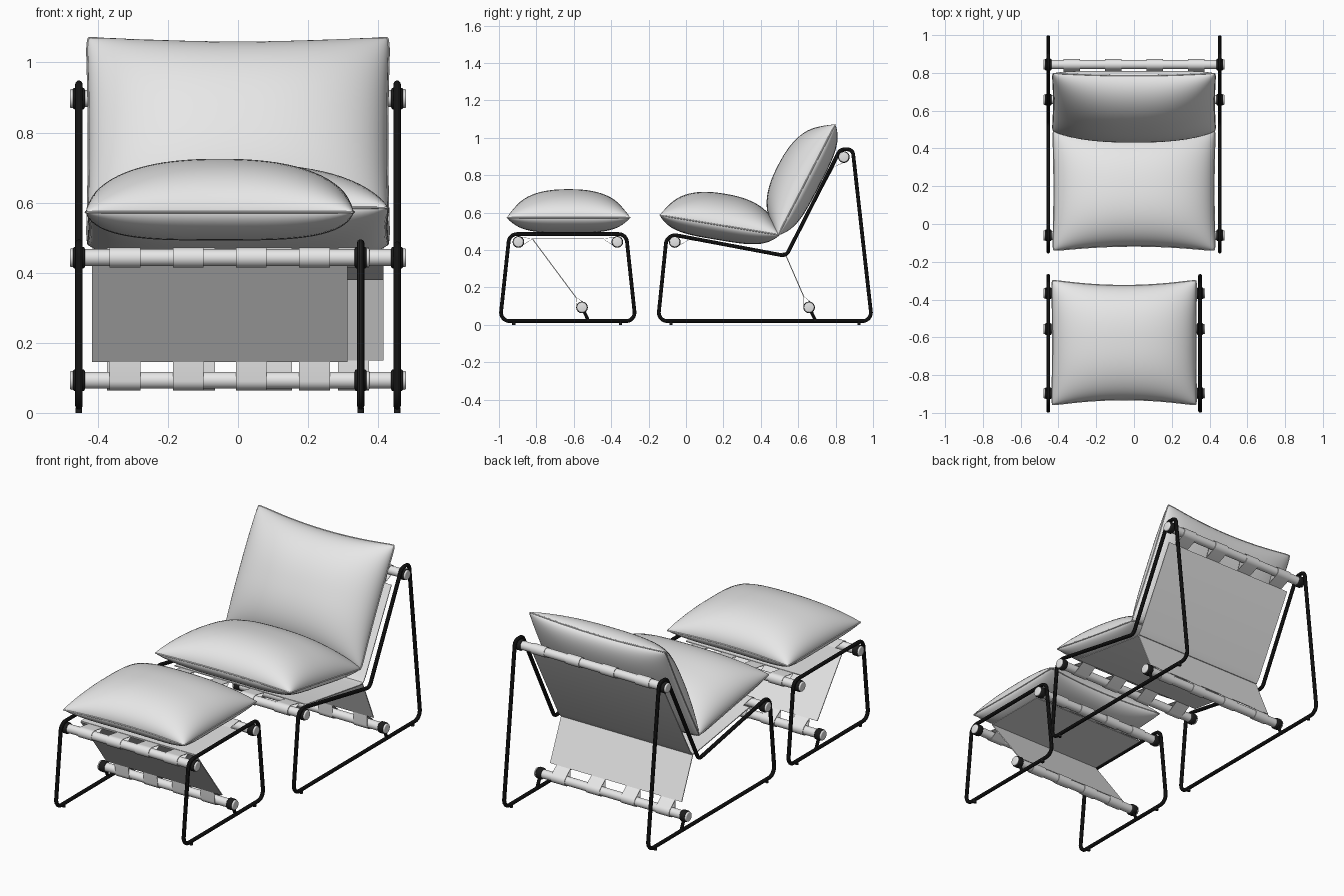
import bpy, bmesh, math
from mathutils import Vector

if "Cube" in bpy.data.objects:
    bpy.data.objects.remove(bpy.data.objects["Cube"])


def material(name, c):
    m = bpy.data.materials.new(name)
    m.diffuse_color = (c, c, c, 1)
    m.use_nodes = True
    m.node_tree.nodes["Principled BSDF"].inputs["Base Color"].default_value = m.diffuse_color
    return m


FABRIC = material("light fabric", 0.8)
WOOD = material("pale rod", 0.8)
METAL = material("black metal", 0.012)


def add_mesh(name, bm, mat):
    bmesh.ops.recalc_face_normals(bm, faces=bm.faces)
    me = bpy.data.meshes.new(name)
    bm.to_mesh(me)
    bm.free()
    me.materials.append(mat)
    ob = bpy.data.objects.new(name, me)
    bpy.context.collection.objects.link(ob)
    return ob


def tube(name, pts, radius, mat, cyclic=False):
    cu = bpy.data.curves.new(name, 'CURVE')
    cu.dimensions = '3D'
    cu.bevel_depth = radius
    cu.bevel_resolution = 3
    cu.use_fill_caps = True
    sp = cu.splines.new('POLY')
    sp.points.add(len(pts) - 1)
    for p, co in zip(sp.points, pts):
        p.co = (*co, 1)
    sp.use_cyclic_u = cyclic
    cu.materials.append(mat)
    ob = bpy.data.objects.new(name, cu)
    bpy.context.collection.objects.link(ob)


def rounded(corners, steps=8):
    """Closed (y, z) outline from corners given as (y, z, fillet radius)."""
    out = []
    n = len(corners)
    for i, (y, z, r) in enumerate(corners):
        p = Vector((y, z))
        a = (Vector(corners[i - 1][:2]) - p).normalized()
        b = (Vector(corners[(i + 1) % n][:2]) - p).normalized()
        half = a.angle(b) / 2
        center = p + (a + b).normalized() * r / math.sin(half)
        s = p + a * r / math.tan(half) - center
        e = p + b * r / math.tan(half) - center
        for k in range(steps + 1):
            t = k / steps
            out.append(center + s.lerp(e, t).normalized() * r)
    return out


def cylinder(name, x, y, z, radius, length, mat, bevel=0.0):
    bm = bmesh.new()
    bmesh.ops.create_cone(bm, cap_ends=True, segments=32, radius1=radius,
                          radius2=radius, depth=length)
    for v in bm.verts:
        v.co = (v.co.z + x, v.co.x + y, v.co.y + z)
    ob = add_mesh(name, bm, mat)
    if bevel:
        mod = ob.modifiers.new("round", 'BEVEL')
        mod.width = bevel
        mod.segments = 3
        mod.limit_method = 'ANGLE'


def ribbon(name, x0, x1, path, thick, closed=False):
    """Cloth strip with a (y, z) path, extended from x0 to x1."""
    bm = bmesh.new()
    rows = [[bm.verts.new((x, y, z)) for x in (x0, x1)] for y, z in path]
    for i in range(len(rows) if closed else len(rows) - 1):
        a, b = rows[i], rows[(i + 1) % len(rows)]
        bm.faces.new((a[0], a[1], b[1], b[0]))
    ob = add_mesh(name, bm, FABRIC)
    mod = ob.modifiers.new("thickness", 'SOLIDIFY')
    mod.thickness = thick
    mod.offset = 0


def strap_loop(rod, edge, r=0.027, steps=20):
    """Loop around a rod that closes to a point at the panel edge."""
    c, e = Vector(rod), Vector(edge)
    d = e - c
    base = math.atan2(d.y, d.x)
    tan = math.acos(r / d.length)
    pts = [tuple(e)]
    for k in range(steps + 1):
        a = base + tan + (2 * math.pi - 2 * tan) * k / steps
        pts.append((c.x + r * math.cos(a), c.y + r * math.sin(a)))
    return pts


def pillow(name, cx, center, slope, half_w, half_l, top, bottom, pinch, n=36):
    """Full pillow with pinched corners; slope is the tilt in the y-z plane."""
    along = Vector((0, math.cos(slope), math.sin(slope)))
    up = Vector((0, -math.sin(slope), math.cos(slope)))
    origin = Vector((cx, *center))
    s = [-math.cos(math.pi * i / n) for i in range(n + 1)]

    def point(u, v, h):
        corner = 1 - 0.015 * (u * v) ** 16
        x = half_w * u * corner * (1 - 0.015 * (1 - v * v))
        l = half_l * v * corner * (1 - pinch * (1 - u * u))
        p = 2.4 if h > 0 else 3.6
        bulge = (max(0, 1 - abs(u) ** p) * max(0, 1 - abs(v) ** p)) ** 0.5
        return origin + Vector((x, 0, 0)) + along * l + up * h * bulge

    bm = bmesh.new()
    for h in (top, -bottom):
        g = [[bm.verts.new(point(u, v, h)) for u in s] for v in s]
        for j in range(n):
            for i in range(n):
                bm.faces.new((g[j][i], g[j][i + 1], g[j + 1][i + 1], g[j + 1][i]))
    bmesh.ops.remove_doubles(bm, verts=bm.verts, dist=1e-5)
    add_mesh(name, bm, FABRIC)
    # piping along the seam
    seam = [(u, -1) for u in s[:-1]] + [(1, v) for v in s[:-1]]
    seam += [(-u, -v) for u, v in seam]
    tube(name + "_piping", [point(u, v, 0) for u, v in seam], 0.0035, FABRIC, True)


def furniture(name, cx, half, outline, rods, feet, strap_xs, panel_half, panels):
    # bent tube side frames
    path = rounded(outline)
    for side in (-1, 1):
        x = cx + side * half
        tube(name + "_side_frame", [(x, y, z) for y, z in path], 0.0105, METAL, True)
        for y in feet:
            bm = bmesh.new()
            bmesh.ops.create_cone(bm, cap_ends=True, segments=16, radius1=0.009,
                                  radius2=0.009, depth=0.014)
            for v in bm.verts:
                v.co += Vector((x, y, 0.007))
            add_mesh(name + "_foot", bm, METAL)
        # short post holding the low rod
        y, z = rods[-1][0]
        tube(name + "_post", [(x, y + 0.008, z - 0.015), (x, y + 0.036, 0.018)], 0.009, METAL)
    # cross rods with collars, end caps and strap loops
    for rod, edge in rods:
        cylinder(name + "_rod", cx, *rod, 0.024, 2 * half, WOOD)
        for side in (-1, 1):
            x = cx + side * half
            cylinder(name + "_collar", x, *rod, 0.031, 0.034, METAL, 0.006)
            cylinder(name + "_end_cap", x + side * 0.02, *rod, 0.027, 0.012, WOOD, 0.005)
        for sx in strap_xs:
            ribbon(name + "_strap", cx + sx - 0.044, cx + sx + 0.044,
                   strap_loop(rod, edge), 0.003, True)
    # cloth sling panels
    for p in panels:
        ribbon(name + "_sling", cx - panel_half, cx + panel_half, p, 0.005)


# lounge chair
furniture("chair", 0, 0.454,
          [(-0.15, 0.02, 0.045), (-0.102, 0.488, 0.05), (0.535, 0.368, 0.035),
           (0.825, 0.938, 0.035), (0.891, 0.938, 0.03), (0.994, 0.02, 0.045)],
          [((-0.06, 0.443), (0.02, 0.456)), ((0.844, 0.897), (0.79, 0.845)),
           ((0.658, 0.093), (0.63, 0.152))],
          (-0.08, 0.925), (-0.33, -0.11, 0.11, 0.33), 0.415,
          [[(0.02, 0.456), (0.50, 0.382), (0.535, 0.384), (0.555, 0.41), (0.79, 0.845)],
           [(0.53, 0.38), (0.63, 0.15)]])
pillow("chair_seat_cushion", 0, (0.18, 0.533), -0.165, 0.43, 0.327, 0.17, 0.08, 0.08)
pillow("chair_back_cushion", 0, (0.645, 0.775), math.atan2(0.57, 0.295),
       0.432, 0.336, 0.172, 0.075, 0.09)

# footstool
furniture("footstool", -0.052, 0.402,
          [(-0.994, 0.02, 0.045), (-0.944, 0.485, 0.045),
           (-0.32, 0.485, 0.045), (-0.27, 0.02, 0.045)],
          [((-0.896, 0.443), (-0.82, 0.46)), ((-0.367, 0.443), (-0.445, 0.46)),
           ((-0.556, 0.093), (-0.588, 0.148))],
          (-0.92, -0.35), (-0.27, -0.09, 0.09, 0.27), 0.365,
          [[(-0.82, 0.46), (-0.445, 0.46)], [(-0.82, 0.458), (-0.588, 0.146)]])
pillow("footstool_cushion", -0.052, (-0.628, 0.573), 0, 0.384, 0.332, 0.152, 0.081, 0.09)

# apply modifiers, then smooth shading with sharp edges kept
bpy.ops.object.select_all(action='SELECT')
bpy.context.view_layer.objects.active = bpy.context.scene.objects[0]
bpy.ops.object.convert(target='MESH')
bpy.ops.object.shade_smooth_by_angle(angle=math.radians(35))
